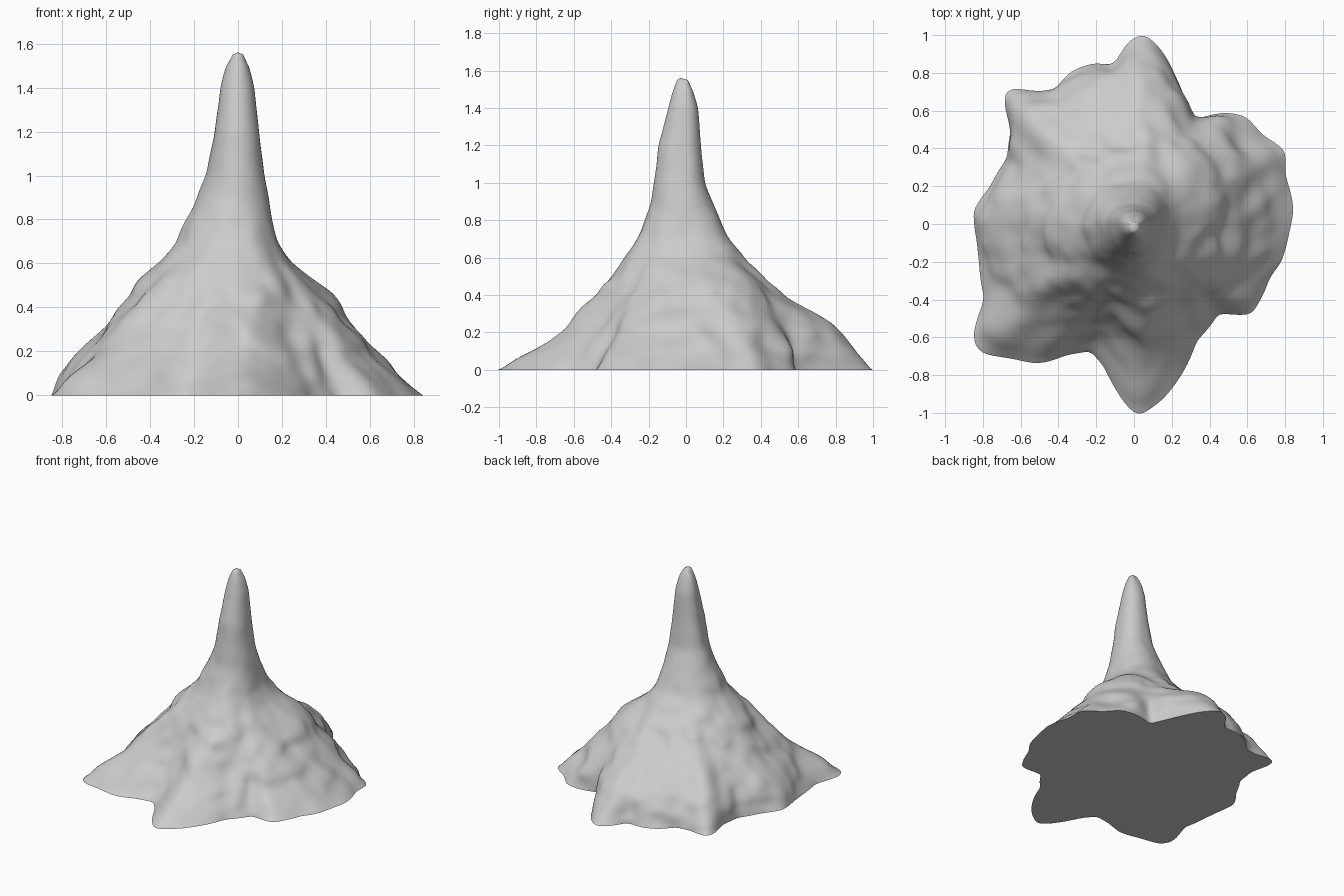
import bpy, bmesh, math
from mathutils import Vector, noise

if "Cube" in bpy.data.objects:
    bpy.data.objects.remove(bpy.data.objects["Cube"])

# Foot outline seen from above (x, y)
OUTLINE = [(.845, .08), (.80, .26), (.80, .39), (.68, .47), (.59, .57), (.48, .59), (.32, .55),
           (.27, .66), (.22, .78), (.14, .93), (.05, 1.01), (-.04, .96), (-.10, .84), (-.22, .85),
           (-.33, .81), (-.42, .71), (-.52, .70), (-.67, .72), (-.69, .66), (-.65, .5),
           (-.67, .35), (-.76, .2), (-.85, .07), (-.83, -.1), (-.82, -.2), (-.79, -.4),
           (-.855, -.6), (-.82, -.68), (-.65, -.71), (-.50, -.74), (-.35, -.69), (-.23, -.67),
           (-.16, -.75), (-.1, -.87), (-.04, -.96), (.02, -1.02), (.15, -.93), (.25, -.8),
           (.33, -.62), (.45, -.47), (.62, -.48), (.68, -.38), (.72, -.28), (.78, -.2), (.82, -.05)]

# Slope profile: height, then reach to right, back, left, front
PROFILE = [(0, .84, 1.0, .85, 1.0), (.1, .73, .94, .81, .82), (.2, .62, .86, .73, .66),
           (.3, .54, .70, .63, .57), (.4, .45, .52, .53, .48), (.5, .36, .41, .46, .39),
           (.6, .24, .31, .37, .32), (.7, .18, .23, .28, .26), (.85, .145, .16, .21, .20),
           (1.0, .12, .10, .145, .17), (1.2, .095, .08, .105, .145), (1.4, .075, .065, .08, .095),
           (1.5, .05, .035, .055, .068), (1.55, .02, .006, .02, .047)]
SEGMENTS, RINGS, APEX = 240, 110, (0, -.03, 1.56)


def lerp_table(rows, t):
    for a, b in zip(rows, rows[1:]):
        if t <= b[0]:
            k = (t - a[0]) / (b[0] - a[0])
            return [p + (q - p) * k for p, q in zip(a[1:], b[1:])]
    return list(rows[-1][1:])


def reach_at(z, ang):
    right, back, left, front = lerp_table(PROFILE, z)
    c, s = math.cos(ang), math.sin(ang)
    return (right if c > 0 else left) * c * c + (back if s > 0 else front) * s * s


def shoulder(z, ang):
    # Raised shoulder on the back right slope
    d = (ang - math.radians(42)) / .4
    return .07 * math.exp(-d * d - ((z - .45) / .13) ** 2)


# Outline turned into a smooth closed radius function
polar = sorted((math.atan2(y, x) % math.tau, math.hypot(x, y)) for x, y in OUTLINE)
polar = [(polar[-1][0] - math.tau, polar[-1][1])] + polar + [(polar[0][0] + math.tau, polar[0][1])]
angles = [math.tau * i / SEGMENTS for i in range(SEGMENTS)]
foot = [lerp_table(polar, a)[0] for a in angles]
for _ in range(2):
    foot = [(foot[i - 1] + 2 * foot[i] + foot[(i + 1) % SEGMENTS]) / 4 for i in range(SEGMENTS)]

# Mountain: stacked rings that fade from the lobed foot to the slim spire
bm = bmesh.new()
rings = []
for j in range(RINGS):
    z = 1.55 * j / (RINGS - 1)
    lobes = max(0, 1 - z / .65) ** 1.2
    ring = []
    for a, f in zip(angles, foot):
        r = reach_at(z, a) * (1 + lobes * (f / reach_at(0, a) - 1)) + shoulder(z, a)
        p = Vector((r * math.cos(a), r * math.sin(a), z))
        rough = .03 * noise.noise(p * 5) + .028 * noise.noise(p * 10)
        r += rough * min(1, z / .08) * min(1, (r / .4) ** 2)
        ring.append(bm.verts.new((r * math.cos(a), r * math.sin(a), z)))
    rings.append(ring)
for low, high in zip(rings, rings[1:]):
    for i in range(SEGMENTS):
        k = (i + 1) % SEGMENTS
        bm.faces.new((low[i], low[k], high[k], high[i]))

# Rounded tip and flat underside
tip = bm.verts.new(APEX)
for i in range(SEGMENTS):
    bm.faces.new((rings[-1][i], rings[-1][(i + 1) % SEGMENTS], tip))
bm.faces.new(list(reversed(rings[0])))

# Soften the slopes, keeping the foot fixed
slopes = [v for ring in rings[1:-1] for v in ring]
for _ in range(8):
    bmesh.ops.smooth_vert(bm, verts=slopes, factor=.5, use_axis_x=True, use_axis_y=True, use_axis_z=False)

mesh = bpy.data.meshes.new("mountain")
bm.to_mesh(mesh)
bm.free()
mountain = bpy.data.objects.new("mountain", mesh)
bpy.context.collection.objects.link(mountain)
bpy.context.view_layer.objects.active = mountain
mountain.select_set(True)
bpy.ops.object.shade_smooth_by_angle(angle=math.radians(50))
